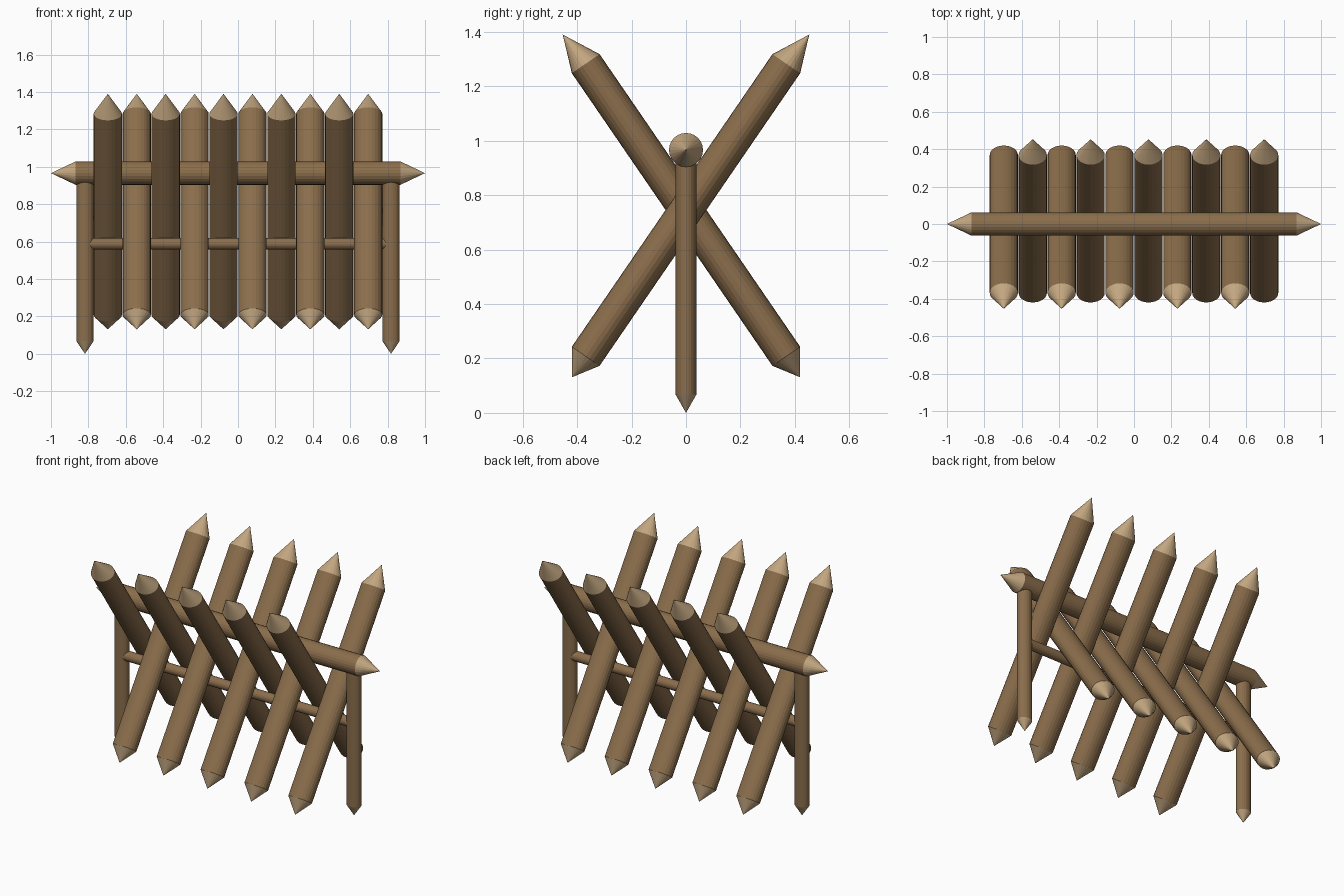
import bpy, bmesh, math
from mathutils import Vector

if "Cube" in bpy.data.objects:
    bpy.data.objects.remove(bpy.data.objects["Cube"])


def material(name, rgb):
    m = bpy.data.materials.new(name)
    m.diffuse_color = (*rgb, 1)
    m.use_nodes = True
    m.node_tree.nodes["Principled BSDF"].inputs["Base Color"].default_value = m.diffuse_color
    return m


WOOD = material("brown bark", (0.258, 0.155, 0.072))
TIP = material("pale cut wood", (0.54, 0.38, 0.215))
SIDES = 24


def log(name, start, end, u, v, start_tip=None, end_tip=None):
    """Elliptical pole with half-axes u, v; optional sharpened ends."""
    bm = bmesh.new()
    u, v = Vector(u), Vector(v)
    angles = [2 * math.pi * i / SIDES for i in range(SIDES)]
    rings = [[bm.verts.new(Vector(p) + u * math.cos(a) + v * math.sin(a)) for a in angles]
             for p in (start, end)]
    for i in range(SIDES):
        j = (i + 1) % SIDES
        bm.faces.new((rings[0][i], rings[0][j], rings[1][j], rings[1][i]))
    for ring, tip in zip(rings, (start_tip, end_tip)):
        if tip is None:
            bm.faces.new(ring)
            continue
        apex = bm.verts.new(tip)
        for i in range(SIDES):
            bm.faces.new((ring[i], ring[(i + 1) % SIDES], apex)).material_index = 1
    bmesh.ops.recalc_face_normals(bm, faces=bm.faces)
    me = bpy.data.meshes.new(name)
    bm.to_mesh(me)
    bm.free()
    me.materials.append(WOOD)
    me.materials.append(TIP)
    ob = bpy.data.objects.new(name, me)
    bpy.context.collection.objects.link(ob)
    return ob


# crossed stakes, alternately leaning to the front and the back
for i in range(10):
    x = -0.696 + i * 1.392 / 9
    s = -1 if i % 2 == 0 else 1
    log(f"stake_{i + 1}", (x, -0.3685 * s, 0.208), (x, 0.3685 * s, 1.283),
        (0.0755, 0, 0), (0, 0.051 * s, -0.035),
        (x, -0.419 * s, 0.131), (x, 0.453 * s, 1.39))

# top beam with sharpened ends
log("top_beam", (-0.868, 0, 0.966), (0.868, 0, 0.966), (0, 0.0625, 0), (0, 0, 0.0625),
    (-1, 0, 0.966), (1, 0, 0.966))

# thin lower rail between the legs
log("lower_rail", (-0.80, 0, 0.588), (0.80, 0, 0.588), (0, 0.031, 0), (0, 0, 0.031))

# pointed end legs
for side, x in (("left", -0.818), ("right", 0.818)):
    log(f"{side}_leg", (x, 0, 0.068), (x, 0, 0.93), (0.0465, 0, 0), (0, 0.0385, 0),
        (x, 0, 0.0))
